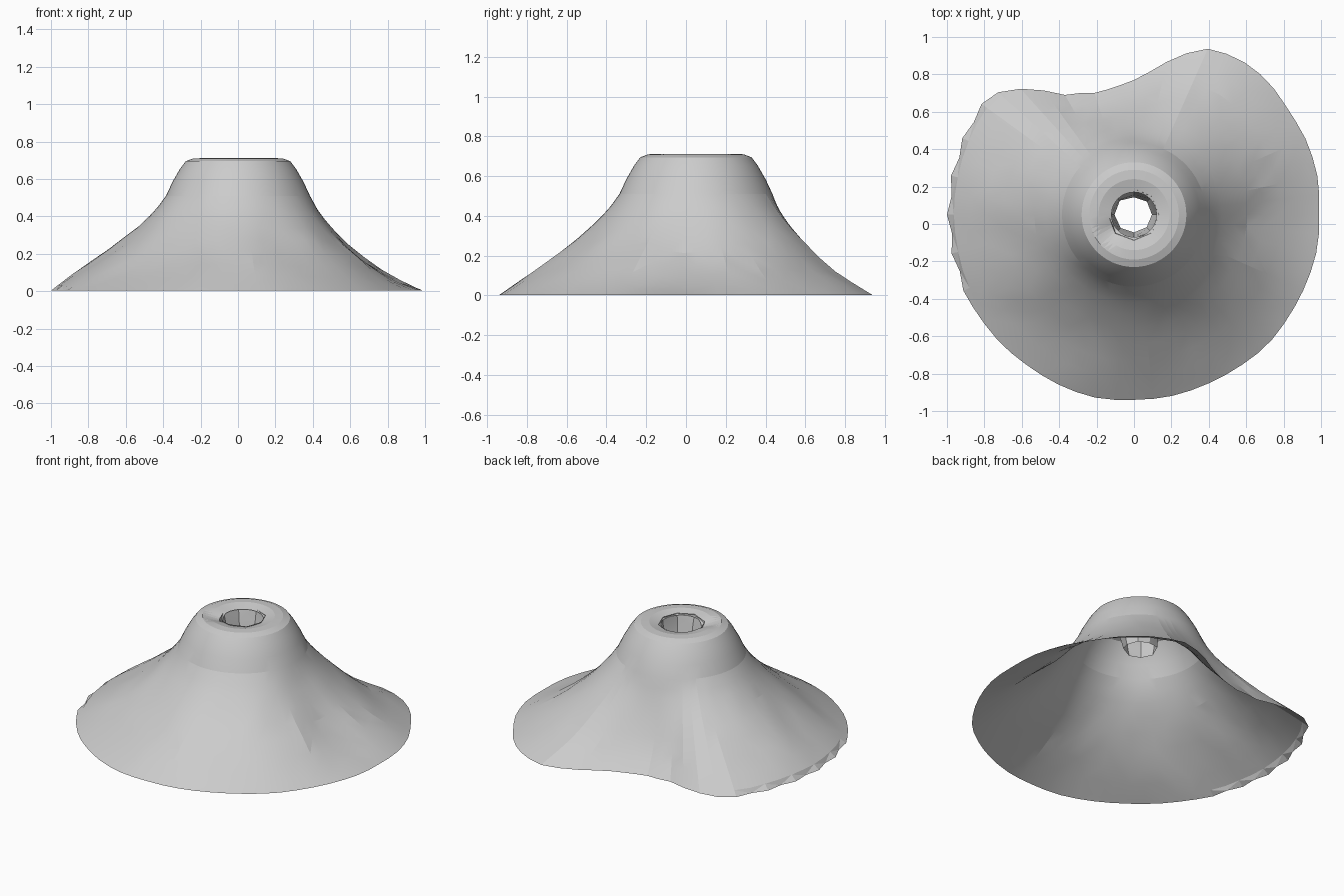
import bpy, bmesh, math, random
from mathutils import Vector, noise

if "Cube" in bpy.data.objects:
    bpy.data.objects.remove(bpy.data.objects["Cube"])

random.seed(4)
CX, CY, N = 0.0, 0.05, 60          # crater axis and segments

# Footprint of the mountain: a round base with a scooped-out back edge
BACK = [(0.99, 0.06), (0.98, 0.26), (0.92, 0.45), (0.83, 0.60), (0.71, 0.77),
        (0.55, 0.89), (0.38, 0.94), (0.20, 0.88), (0.10, 0.82), (0, 0.77), (-0.10, 0.73),
        (-0.20, 0.70), (-0.37, 0.69), (-0.55, 0.72), (-0.70, 0.72), (-0.83, 0.63),
        (-0.90, 0.50), (-0.94, 0.40), (-0.98, 0.25), (-1.0, 0.06)]
FRONT = [(-0.98, -0.13), (-0.93, -0.32), (-0.83, -0.49), (-0.71, -0.64), (-0.55, -0.77),
         (-0.38, -0.87), (-0.20, -0.93), (0, -0.94), (0.20, -0.92), (0.38, -0.86),
         (0.55, -0.77), (0.71, -0.65), (0.83, -0.49), (0.92, -0.32), (0.98, -0.13)]
polar = sorted((math.atan2(y - CY, x - CX) % math.tau, math.hypot(x - CX, y - CY))
               for x, y in BACK + FRONT)
polar = [(polar[-1][0] - math.tau, polar[-1][1])] + polar + \
        [(polar[0][0] + math.tau, polar[0][1])]


def outline(a):
    for (a0, r0), (a1, r1) in zip(polar, polar[1:]):
        if a0 <= a <= a1:
            return r0 + (r1 - r0) * (a - a0) / (a1 - a0)
    return polar[0][1]


def lobe(a, deg, width):
    # soft bump in direction deg
    d = (math.degrees(a) - deg + 180) % 360 - 180
    return math.exp(-(d / width) ** 2)


def relief(a, f, x, y):
    # valleys on the right and front, a fuller lower skirt on the left and front
    mid = math.sin(math.pi * f ** 0.7)
    low = math.sin(math.pi * f ** 1.8)
    h = -0.040 * mid * lobe(a, -5, 18) - 0.010 * mid * lobe(a, 235, 18)
    h += low * (0.045 * lobe(a, 165, 38) + 0.025 * lobe(a, 265, 40) + 0.012 * lobe(a, 40, 25))
    n = noise.noise(Vector((x * 4, y * 4, 1.3)))
    n += 0.5 * noise.noise(Vector((x * 9, y * 9, 4.1)))
    return h + 0.016 * n * math.sin(math.pi * f)


# Upper profile (radius, height) and slope profile (fraction to the outline, height)
UPPER = [(0.12, 0.695), (0.19, 0.712), (0.24, 0.71), (0.28, 0.695), (0.31, 0.655),
         (0.35, 0.585), (0.385, 0.51)]
SLOPE = [(0.07, 0.45), (0.14, 0.40), (0.24, 0.335), (0.36, 0.265), (0.50, 0.19),
         (0.65, 0.12), (0.80, 0.064), (0.94, 0.020), (1.0, 0.003)]


def make_object(name, rings, mat, angle):
    bm = bmesh.new()
    loops = [[bm.verts.new(p) for p in ring] for ring in rings]
    for a, b in zip(loops, loops[1:]):
        n = len(a)
        for i in range(n):
            j = (i + 1) % n
            bm.faces.new((a[i], b[i], b[j], a[j]))
    bmesh.ops.triangulate(bm, faces=bm.faces[:])
    me = bpy.data.meshes.new(name)
    bm.to_mesh(me)
    bm.free()
    me.materials.append(mat)
    ob = bpy.data.objects.new(name, me)
    bpy.context.collection.objects.link(ob)
    bpy.context.view_layer.objects.active = ob
    ob.select_set(True)
    bpy.ops.object.shade_smooth_by_angle(angle=math.radians(angle))
    ob.select_set(False)


rock = bpy.data.materials.new("grey rock")
rock.diffuse_color = (0.6, 0.6, 0.6, 1)
rock.use_nodes = True
rock.node_tree.nodes["Principled BSDF"].inputs["Base Color"].default_value = rock.diffuse_color

# Mountain shell, open underneath
angles = [math.tau * i / N for i in range(N)]
rings = []
for k, (r, z) in enumerate(UPPER):
    ring = []
    for a in angles:
        # shallow broken notch in the rim
        zz = z - (0.018 * lobe(a, 215, 22) if k < 2 else 0)
        ring.append((CX + r * math.cos(a), CY + r * math.sin(a), zz))
    rings.append(ring)
for f, z in SLOPE:
    ring = []
    for i, a in enumerate(angles):
        r = 0.385 + (outline(a) - 0.385) * f
        if f == 1 and 2.5 < a < 3.6 and i % 2:      # crumbled left edge
            r -= 0.02
        x, y = CX + r * math.cos(a), CY + r * math.sin(a)
        ring.append((x, y, z + relief(a, f, x, y) if f < 1 else z))
    rings.append(ring)
make_object("mountain_slope", rings, rock, 9)

# Rough vent hanging down inside the crater, open at the bottom
vent = []
for r, z in [(0.10, 0.50), (0.108, 0.56), (0.122, 0.63), (0.14, 0.705)]:
    ring = []
    for i in range(8):
        a = math.tau * i / 8
        rr = r + random.uniform(-0.008, 0.008)
        zz = z + random.uniform(-0.012, 0.004)
        ring.append((CX + rr * math.cos(a), CY + rr * math.sin(a), zz))
    vent.append(ring)
make_object("crater_vent", vent, rock, 15)
